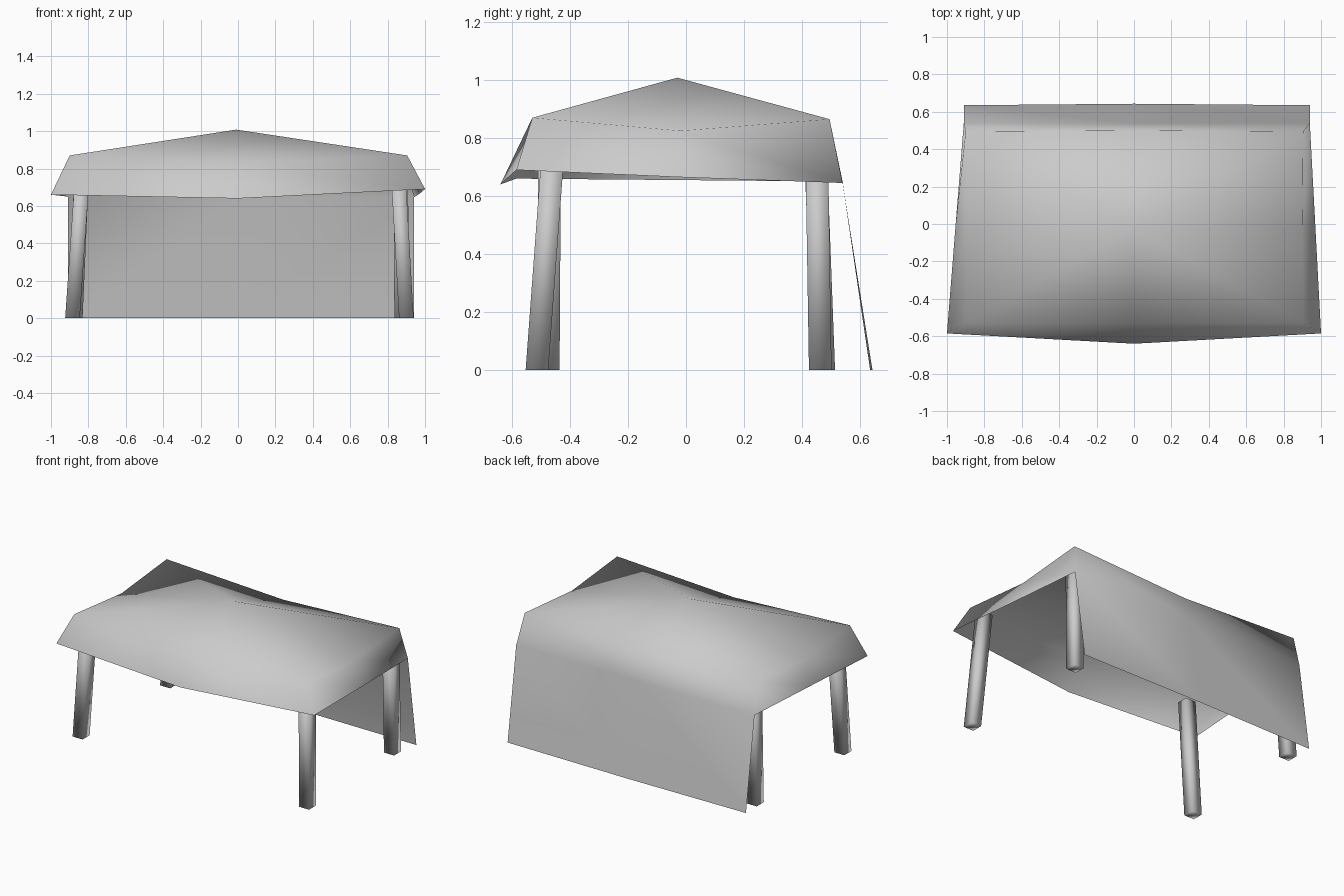
import bpy
import bmesh
from mathutils import Vector

cube = bpy.data.objects.get("Cube")
if cube:
    bpy.data.objects.remove(cube, do_unlink=True)

# One plain grey for cloth and poles
grey = bpy.data.materials.new("plain_grey")
grey.use_nodes = True
colour = (0.6, 0.6, 0.6, 1)
grey.diffuse_color = colour
grey.node_tree.nodes["Principled BSDF"].inputs["Base Color"].default_value = colour


def finish(name, bm):
    """Turn a bmesh into a smooth shaded object."""
    bmesh.ops.recalc_face_normals(bm, faces=bm.faces)
    mesh = bpy.data.meshes.new(name)
    bm.to_mesh(mesh)
    bm.free()
    mesh.materials.append(grey)
    for face in mesh.polygons:
        face.use_smooth = True
    obj = bpy.data.objects.new(name, mesh)
    bpy.context.collection.objects.link(obj)
    return obj


def bridge(bm, upper, lower, closed):
    """Join two rows of vertices with quads."""
    count = len(upper)
    for i in range(count if closed else count - 1):
        j = (i + 1) % count
        bm.faces.new((upper[i], lower[i], lower[j], upper[j]))


# Canopy: peak, sagging shoulder ring, flared skirt ring, hanging back sheet
# Rings run from the front right corner round to the right side middle
shoulder_ring = [(-0.90, -0.53, 0.87), (0, -0.53, 0.825), (0.905, -0.53, 0.87),
                 (0.90, -0.02, 0.825), (0.905, 0.495, 0.865), (0, 0.50, 0.82),
                 (-0.90, 0.495, 0.865), (-0.89, -0.02, 0.825)]
skirt_ring = [(-1.0, -0.585, 0.66), (0, -0.64, 0.64), (1.0, -0.585, 0.69),
              (0.97, -0.02, 0.665), (0.94, 0.54, 0.645), (0, 0.54, 0.645),
              (-0.91, 0.54, 0.65), (-0.955, -0.02, 0.655)]
sheet_hem = [(0.94, 0.635, 0), (0, 0.643, 0), (-0.91, 0.635, 0)]

bm = bmesh.new()
peak = bm.verts.new((-0.01, -0.03, 1.008))
shoulders, skirt, hem = ([bm.verts.new(p) for p in row]
                         for row in (shoulder_ring, skirt_ring, sheet_hem))
for i, vert in enumerate(shoulders):
    bm.faces.new((peak, vert, shoulders[(i + 1) % len(shoulders)]))
bridge(bm, shoulders, skirt, True)
bridge(bm, skirt[4:7], hem, False)
finish("canopy_cloth", bm)


# Four leaning square poles
def pole(name, foot, head, half=0.039):
    bm = bmesh.new()
    rows = []
    for centre in (Vector((*head, 0.8)), Vector((*foot, 0))):
        rows.append([bm.verts.new(centre + Vector((sx * half, sy * half, 0)))
                     for sx, sy in ((-1, -1), (1, -1), (1, 1), (-1, 1))])
    bridge(bm, rows[0], rows[1], True)
    for row in rows:
        bm.faces.new(row)
    finish(name, bm)


pole("front_left_pole", (0.90, -0.514), (0.855, -0.455))
pole("front_right_pole", (-0.885, -0.475), (-0.83, -0.47))
pole("back_left_pole", (0.875, 0.463), (0.87, 0.45))
pole("back_right_pole", (-0.87, 0.475), (-0.835, 0.445))
